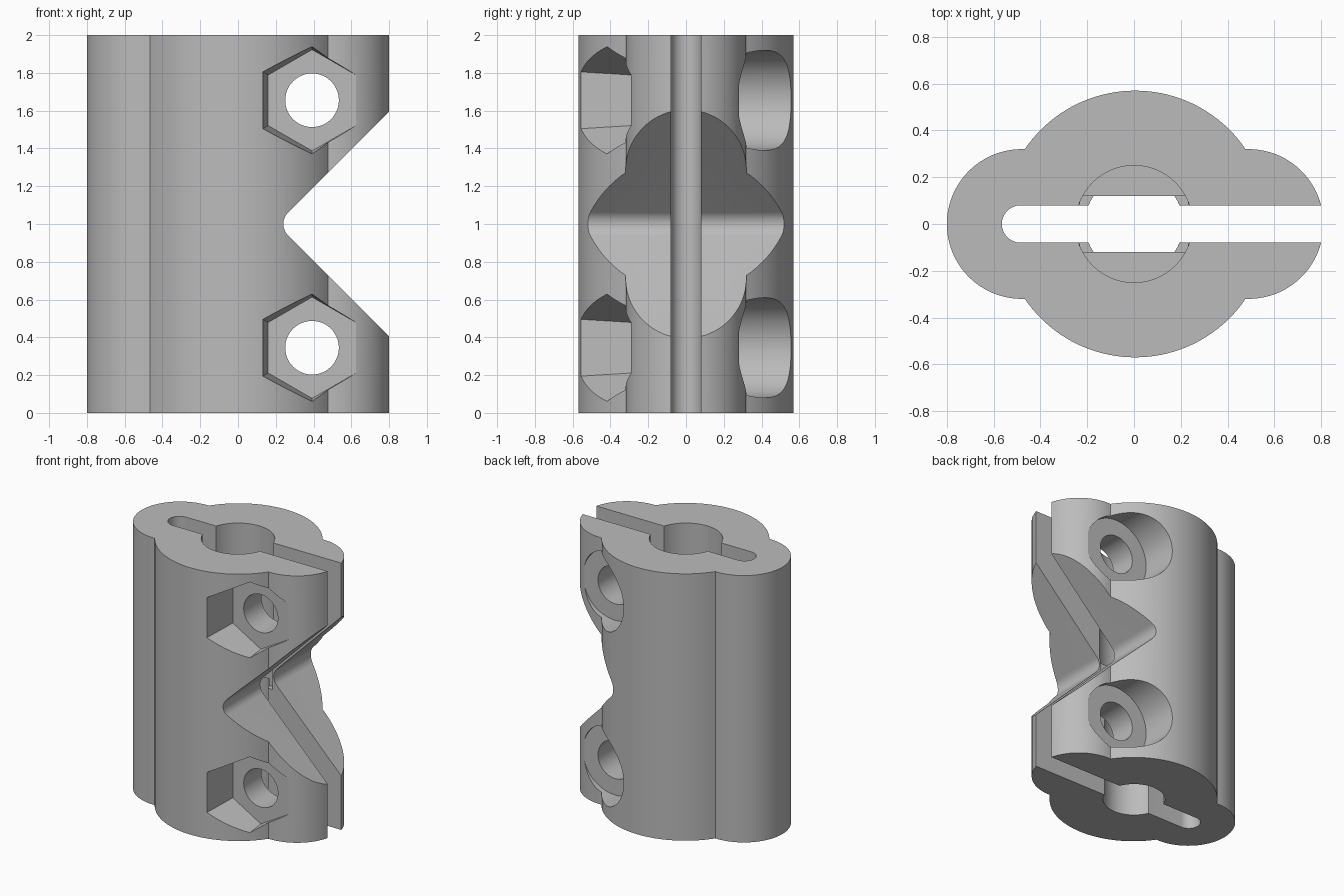
import bpy, bmesh
from math import atan2, cos, sin, pi, sqrt

cube = bpy.data.objects.get("Cube")
if cube:
    bpy.data.objects.remove(cube, do_unlink=True)

CX = 0.005                     # axis of the clamp body
R, EAR_R, EAR_D = 0.57, 0.32, 0.485
BOLT_X, BOLT_ZS = 0.392, (0.345, 1.655)


def arc(cx, cy, r, a0, a1, n):
    """Points along an arc, both ends included."""
    return [(cx + r * cos(a0 + (a1 - a0) * i / n),
             cy + r * sin(a0 + (a1 - a0) * i / n)) for i in range(n + 1)]


def circle(cx, cy, r, n=64, start=0):
    return arc(cx, cy, r, start, start + 2 * pi, n)[:-1]


def prism(name, start, end, lo, hi, axis="Z"):
    """Solid between two outlines placed at lo and hi along an axis."""
    bm = bmesh.new()

    def ring(points, w):
        return [bm.verts.new((u, v, w) if axis == "Z" else (u, w, v)) for u, v in points]

    a, b = ring(start, lo), ring(end, hi)
    bm.faces.new(a)
    bm.faces.new(b)
    for i in range(len(a)):
        j = (i + 1) % len(a)
        bm.faces.new((a[i], a[j], b[j], b[i]))
    bmesh.ops.recalc_face_normals(bm, faces=bm.faces)
    mesh = bpy.data.meshes.new(name)
    bm.to_mesh(mesh)
    bm.free()
    obj = bpy.data.objects.new(name, mesh)
    bpy.context.collection.objects.link(obj)
    return obj


def box(name, x0, x1, y, z0, z1):
    outline = [(x0, -y), (x1, -y), (x1, y), (x0, y)]
    return prism(name, outline, outline, z0, z1)


# Body: a large round barrel with a smaller round ear on each side
jx = (R * R - EAR_R ** 2 + EAR_D ** 2) / (2 * EAR_D)
jy = sqrt(R * R - jx * jx)
big, ear = atan2(jy, jx), atan2(jy, jx - EAR_D)
outline = (arc(CX, 0, R, big, pi - big, 40)[:-1]
           + arc(CX - EAR_D, 0, EAR_R, pi - ear, pi + ear, 40)[:-1]
           + arc(CX, 0, R, pi + big, 2 * pi - big, 40)[:-1]
           + arc(CX + EAR_D, 0, EAR_R, -ear, ear, 40)[:-1])
body = prism("clamp_body", outline, outline, 0, 2)

cutters = []

# Clamping slot with a rounded blind end
slot = arc(-0.485, 0, 0.08, pi / 2, 3 * pi / 2, 16) + [(1, -0.08), (1, 0.08)]
cutters.append(prism("slot_cutter", slot, slot, -0.1, 2.1))

# Shaft bores of two sizes, divided by a web with a wider slit
top_bore, low_bore = circle(0, 0, 0.25), circle(0, 0, 0.21)
cutters.append(prism("upper_bore_cutter", top_bore, top_bore, 1.05, 2.1))
cutters.append(prism("lower_bore_cutter", low_bore, low_bore, -0.1, 0.95))
cutters.append(box("web_slit_cutter", -0.23, 0.23, 0.12, 0.9, 1.1))

# V notch with a rounded root
notch = arc(0.325, 1, 0.085, 3 * pi / 4, 5 * pi / 4, 12) + [(1.205, 0), (1.205, 2)]
cutters.append(prism("notch_cutter", notch, notch, -1, 1, "Y"))

# Screw holes: tapered hexagon nut pocket in front, round head pocket behind
for z in BOLT_ZS:
    hole = circle(BOLT_X, z, 0.142, 48)
    head = circle(BOLT_X, z, 0.265)
    nut_mouth = circle(BOLT_X, z, 0.306, 6, pi / 6)
    nut_floor = circle(BOLT_X, z, 0.268, 6, pi / 6)
    cutters.append(prism("screw_hole_cutter", hole, hole, -1, 1, "Y"))
    cutters.append(prism("head_pocket_cutter", head, head, 0.28, 1, "Y"))
    cutters.append(prism("nut_pocket_cutter", nut_mouth, nut_floor, -0.6, -0.29, "Y"))

# Cut everything from the body, then discard the cutters
bpy.ops.object.select_all(action="DESELECT")
bpy.context.view_layer.objects.active = body
body.select_set(True)
for cutter in cutters:
    cutter.hide_render = True
    cut = body.modifiers.new(cutter.name, "BOOLEAN")
    cut.operation, cut.solver, cut.object = "DIFFERENCE", "EXACT", cutter
    bpy.ops.object.modifier_apply(modifier=cut.name)
    bpy.data.objects.remove(cutter, do_unlink=True)

# Plain grey finish
grey = bpy.data.materials.new("plain grey")
grey.use_nodes = True
colour = (0.5, 0.5, 0.5, 1)
grey.diffuse_color = colour
grey.node_tree.nodes["Principled BSDF"].inputs["Base Color"].default_value = colour
body.data.materials.clear()
body.data.materials.append(grey)
bpy.ops.object.shade_smooth_by_angle(angle=pi / 7)
